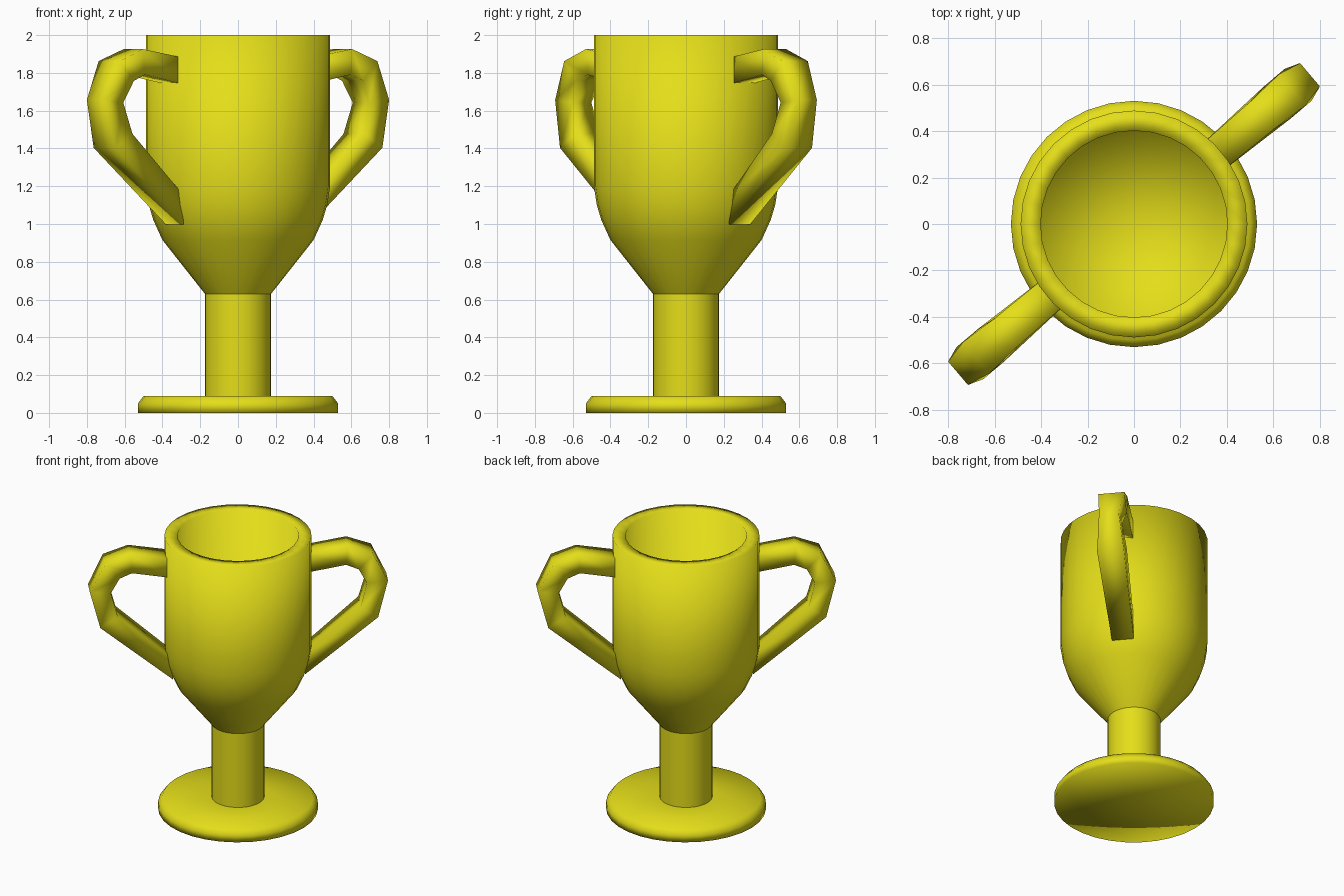
import bpy
import math
from mathutils import Vector

if "Cube" in bpy.data.objects:
    bpy.data.objects.remove(bpy.data.objects["Cube"])

gold = bpy.data.materials.new("yellow_metal")
gold.diffuse_color = (0.78, 0.73, 0.01, 1)
gold.use_nodes = True
gold.node_tree.nodes["Principled BSDF"].inputs["Base Color"].default_value = gold.diffuse_color


def add_mesh(name, verts, faces):
    mesh = bpy.data.meshes.new(name)
    mesh.from_pydata(verts, [], faces)
    mesh.materials.append(gold)
    for p in mesh.polygons:
        p.use_smooth = True
    obj = bpy.data.objects.new(name, mesh)
    bpy.context.collection.objects.link(obj)
    return obj


def lathe(name, profile, n=32):
    """Revolve (radius, z) points around z; radius 0 becomes one pole vertex."""
    verts, rings, faces = [], [], []
    for r, z in profile:
        start = len(verts)
        if r == 0:
            verts.append((0, 0, z))
            rings.append([start] * n)
        else:
            for i in range(n):
                a = 2 * math.pi * i / n
                verts.append((r * math.cos(a), r * math.sin(a), z))
            rings.append(list(range(start, start + n)))
    for lo, hi in zip(rings, rings[1:]):
        for i in range(n):
            j = (i + 1) % n
            quad = [lo[i], lo[j], hi[j], hi[i]]
            faces.append(list(dict.fromkeys(quad)))
    return add_mesh(name, verts, faces)


def handle(name, angle):
    """Sweep a mitred box section along a path in the (radius, z) plane."""
    # radius, z, half width
    path = [(0.44, 1.81, 0.073), (0.72, 1.858, 0.078), (0.845, 1.81, 0.088),
            (0.923, 1.65, 0.066), (0.867, 1.44, 0.09), (0.44, 1.075, 0.073)]
    out = Vector((math.cos(angle), math.sin(angle), 0))
    side = Vector((-math.sin(angle), math.cos(angle), 0))
    up = Vector((0, 0, 1))
    pts = [Vector((r, z)) for r, z, w in path]
    last = len(pts) - 1
    verts, faces = [], []
    for k, p in enumerate(pts):
        if k in (0, last):
            offset = Vector((0, 0.07 if k == 0 else -0.077))
        else:
            a = (p - pts[k - 1]).normalized()
            b = (pts[k + 1] - p).normalized()
            t = (a + b).normalized()
            offset = Vector((-t.y, t.x)) * 0.066 / t.dot(a)
        w = path[k][2]
        for s, o in ((1, 1), (-1, 1), (-1, -1), (1, -1)):
            q = p + offset * o
            verts.append(out * q.x + up * q.y + side * (w * s))
    for k in range(last):
        for i in range(4):
            j = (i + 1) % 4
            faces.append([4 * k + i, 4 * k + 4 + i, 4 * k + 4 + j, 4 * k + j])
    faces += [[0, 1, 2, 3], [4 * last + i for i in (3, 2, 1, 0)]]
    return add_mesh(name, verts, faces)


# Foot disc with chamfered top edge
lathe("base", [(0, 0), (0.53, 0), (0.53, 0.05), (0.50, 0.09), (0.175, 0.09), (0, 0.09)])

# Straight stem
lathe("stem", [(0.175, 0.09), (0.175, 0.63)])

# Bowl: outside taper, rim, inside wall and floor
lathe("cup", [(0.175, 0.63), (0.40, 0.915), (0.448, 1.02), (0.472, 1.10), (0.488, 1.20),
              (0.488, 2.0), (0.402, 2.0), (0.402, 1.05), (0, 1.05)])

# Two opposite handles
for i, name in enumerate(("handle_right", "handle_left")):
    handle(name, math.radians(40.3 + 180 * i))
